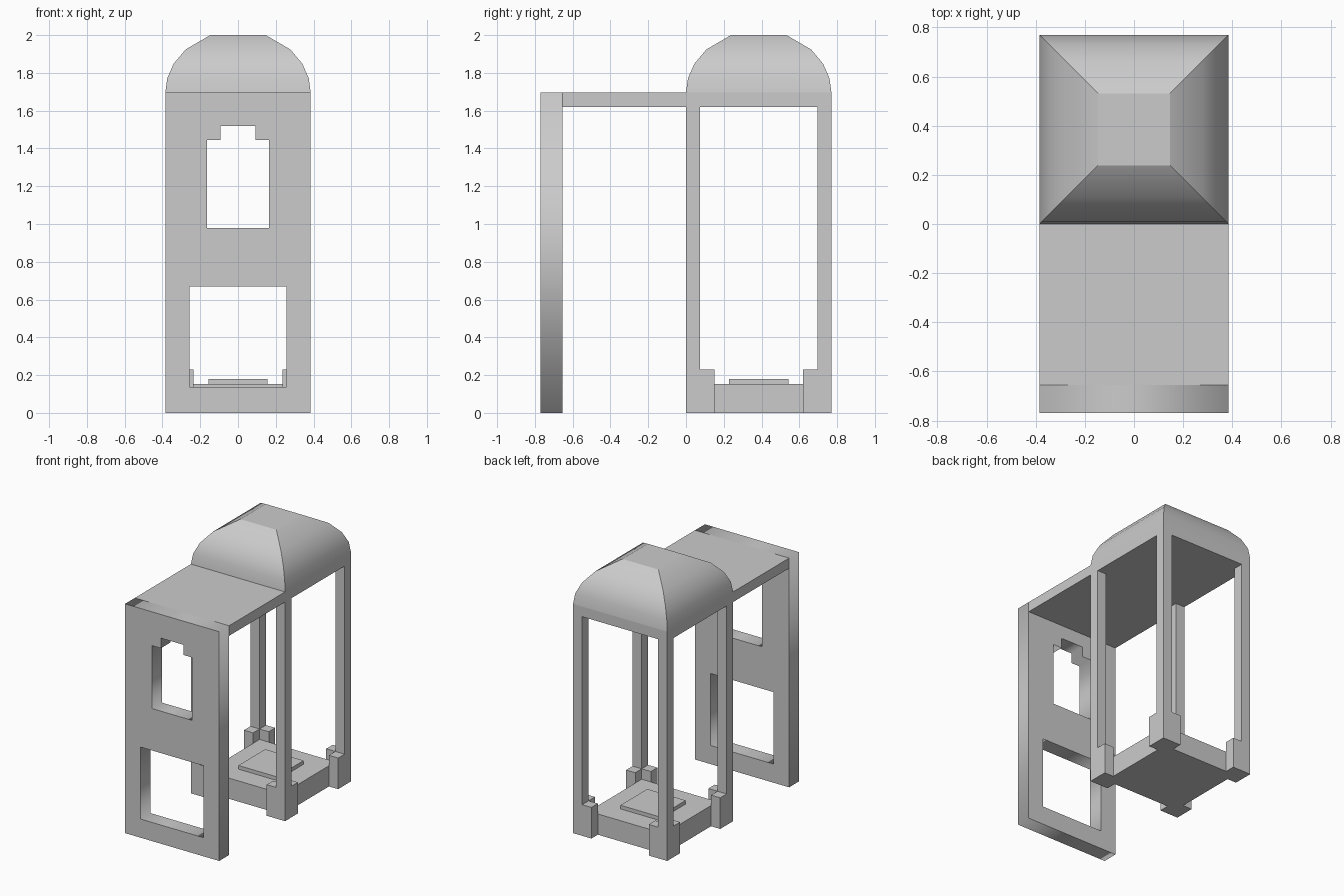
import bpy, bmesh, math

if "Cube" in bpy.data.objects:
    bpy.data.objects.remove(bpy.data.objects["Cube"])

W = 0.385          # half width of the tower and porch
CY = 0.385         # tower centre in y
T = 0.075          # post thickness
EAVE = 1.695
SOFFIT = 1.62


def finish(name, bm):
    bmesh.ops.recalc_face_normals(bm, faces=bm.faces)
    me = bpy.data.meshes.new(name)
    bm.to_mesh(me)
    bm.free()
    ob = bpy.data.objects.new(name, me)
    bpy.context.collection.objects.link(ob)
    return ob


def prism(name, outline, z0, z1):
    bm = bmesh.new()
    face = bm.faces.new([bm.verts.new((x, y, z0)) for x, y in outline])
    ext = bmesh.ops.extrude_face_region(bm, geom=[face], use_keep_orig=True)
    for v in ext["geom"]:
        if isinstance(v, bmesh.types.BMVert):
            v.co.z = z1
    return finish(name, bm)


def rect(x0, x1, y0, y1):
    return [(x0, y0), (x1, y0), (x1, y1), (x0, y1)]


def box(name, x0, x1, y0, y1, z0, z1):
    return prism(name, rect(x0, x1, y0, y1), z0, z1)


# Front wall: outline with a stepped window and a doorway as holes
def wall(name, loops, y0, y1):
    cu = bpy.data.curves.new(name, 'CURVE')
    cu.dimensions = '2D'
    cu.fill_mode = 'BOTH'
    cu.extrude = (y1 - y0) / 2
    for pts in loops:
        sp = cu.splines.new('POLY')
        sp.points.add(len(pts) - 1)
        for p, (x, z) in zip(sp.points, pts):
            p.co = (x, z, 0, 1)
        sp.use_cyclic_u = True
    ob = bpy.data.objects.new(name, cu)
    bpy.context.collection.objects.link(ob)
    ob.location.y = (y0 + y1) / 2
    ob.rotation_euler.x = math.pi / 2
    bpy.ops.object.select_all(action='DESELECT')
    ob.select_set(True)
    bpy.context.view_layer.objects.active = ob
    bpy.ops.object.convert(target='MESH')


window = [(-0.163, 0.98), (0.163, 0.98), (0.163, 1.445), (0.092, 1.445),
          (0.092, 1.52), (-0.092, 1.52), (-0.092, 1.445), (-0.163, 1.445)]
doorway = rect(-0.257, 0.257, 0.138, 0.67)
wall("front_wall", [rect(-W, W, 0, EAVE), window, doorway], -0.77, -0.655)

# Flat porch roof and tower ceiling
box("porch_roof", -W, W, -0.655, 0, SOFFIT, EAVE)
box("tower_ceiling", -W, W, 0, 2 * CY, SOFFIT, EAVE)

# Corner posts on L-shaped feet
for sx, side in ((-1, "left"), (1, "right")):
    for sy, end in ((-1, "front"), (1, "back")):
        def corner(pts):
            return [(sx * (W - a), CY + sy * (W - b)) for a, b in pts]
        foot = [(0, 0), (2 * T, 0), (2 * T, T), (T, T), (T, 2 * T), (0, 2 * T)]
        prism(f"{end}_{side}_foot", corner(foot), 0, 0.23)
        prism(f"{end}_{side}_post", corner(rect(0, T, 0, T)), 0.23, SOFFIT)

# Floor platform and raised pad
F = W - T
box("floor", -F, F, CY - F, CY + F, 0, 0.153)
box("floor_pad", -0.157, 0.157, CY - 0.157, CY + 0.157, 0.153, 0.18)

# Four-sided domed roof: square rings following an elliptical profile
bm = bmesh.new()
rings = []
for i in range(5):
    h = i * (2.0 - EAVE) / 4
    w = W * math.sqrt(1 - (h / 0.33) ** 2)
    rings.append([bm.verts.new((x, CY + y, EAVE + h)) for x, y in rect(-w, w, -w, w)])
for a, b in zip(rings, rings[1:]):
    for k in range(4):
        n = (k + 1) % 4
        bm.faces.new((a[k], a[n], b[n], b[k]))
bm.faces.new(rings[0][::-1])
bm.faces.new(rings[-1])
dome = finish("domed_roof", bm)
bpy.ops.object.select_all(action='DESELECT')
dome.select_set(True)
bpy.context.view_layer.objects.active = dome
bpy.ops.object.shade_smooth_by_angle(angle=math.radians(28))
